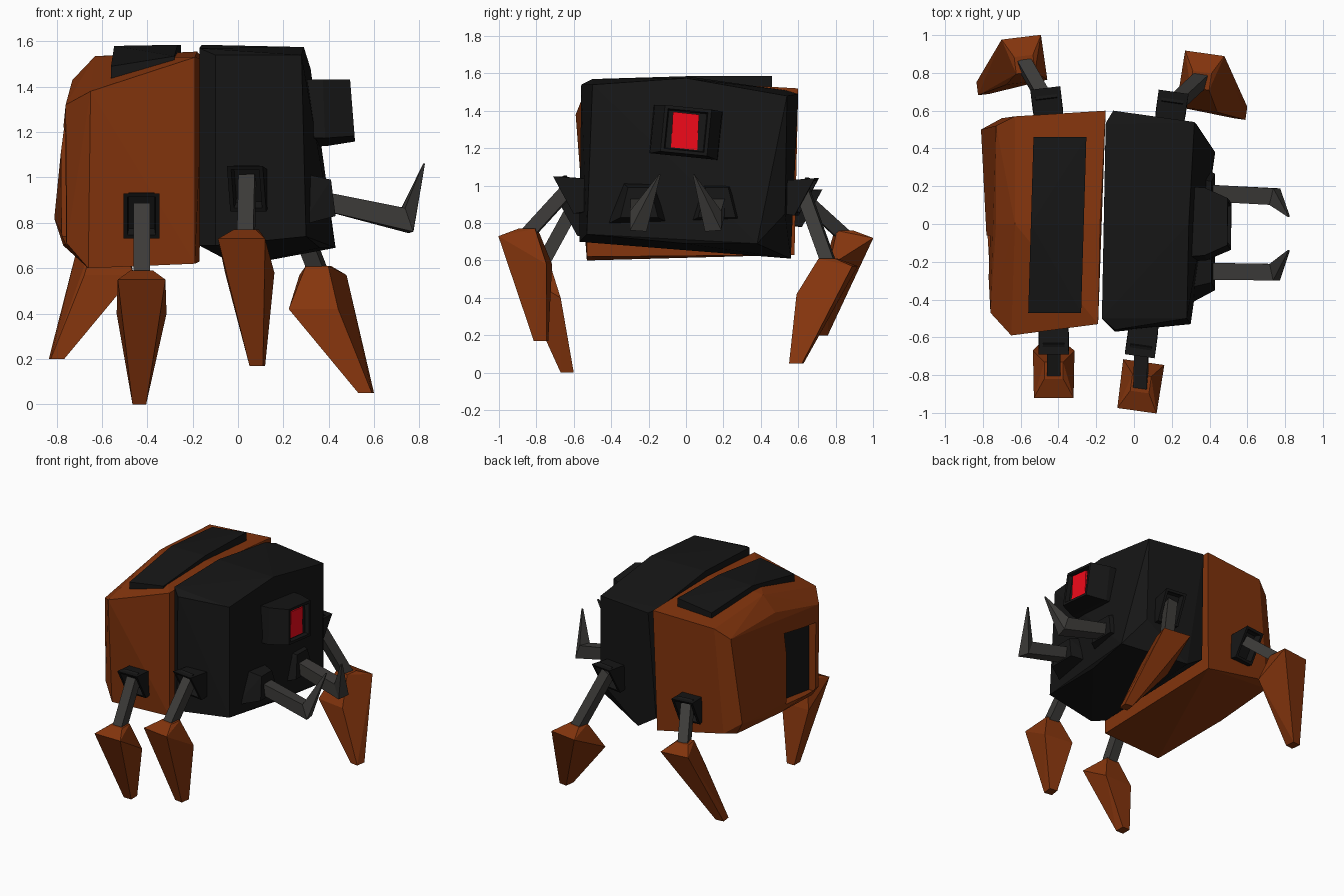
import bpy, bmesh
from mathutils import Vector as V

if "Cube" in bpy.data.objects:
    bpy.data.objects.remove(bpy.data.objects["Cube"])


def mat(name, col):
    m = bpy.data.materials.new(name)
    m.diffuse_color = (*col, 1)
    m.use_nodes = True
    m.node_tree.nodes["Principled BSDF"].inputs["Base Color"].default_value = m.diffuse_color
    return m


ORANGE = mat("orange", (0.23, 0.035, 0.004))
BLACK = mat("black", (0.008, 0.008, 0.008))
GREY = mat("dark_grey", (0.045, 0.043, 0.04))
RED = mat("red", (0.88, 0.003, 0.010))


def finish(name, bm, m):
    bmesh.ops.recalc_face_normals(bm, faces=bm.faces)
    me = bpy.data.meshes.new(name)
    bm.to_mesh(me)
    bm.free()
    me.materials.append(m)
    ob = bpy.data.objects.new(name, me)
    bpy.context.collection.objects.link(ob)
    return ob


def hull(name, pts, m):
    """Flat-faced convex solid around a few corner points."""
    bm = bmesh.new()
    for p in pts:
        bm.verts.new(p)
    bmesh.ops.convex_hull(bm, input=bm.verts)
    loose = [v for v in bm.verts if not v.link_faces]
    bmesh.ops.delete(bm, geom=loose, context='VERTS')
    bmesh.ops.dissolve_limit(bm, angle_limit=0.03, verts=bm.verts, edges=bm.edges)
    return finish(name, bm, m)


def loft(name, path, sizes, m, side=(0, 1, 0), socket=0, lean=0):
    """Four-sided tube along a path; socket sinks a hole into the far end,
    lean pulls the lower edge of the far end back."""
    bm = bmesh.new()
    path = [V(p) for p in path]
    rings = []
    for i, p in enumerate(path):
        d = (path[min(i + 1, len(path) - 1)] - path[max(i - 1, 0)]).normalized()
        u = V(side)
        u = (u - d * u.dot(d)).normalized()
        w = d.cross(u)
        a, b = sizes[i]
        rings.append([bm.verts.new(p + u * a * s + w * b * t)
                      for s, t in ((-1, -1), (1, -1), (1, 1), (-1, 1))])
    for v in rings[-1]:
        if v.co.z < path[-1].z:
            v.co -= d * lean
    for r, q in zip(rings, rings[1:]):
        for k in range(4):
            bm.faces.new((r[k], r[(k + 1) % 4], q[(k + 1) % 4], q[k]))
    bm.faces.new(rings[0][::-1])
    end = bm.faces.new(rings[-1])
    if socket:
        bmesh.ops.recalc_face_normals(bm, faces=bm.faces)
        bmesh.ops.inset_region(bm, faces=[end], thickness=0.025)
        bmesh.ops.inset_region(bm, faces=[end], thickness=0.008, depth=-socket)
    return finish(name, bm, m)


# Rear body shell
rear = hull("rear_body", [
    (-.19, -.53, 1.53), (-.18, 0, 1.555), (-.15, .60, 1.52), (-.19, -.53, .62), (-.17, .58, .63),
    (-.65, -.59, 1.38), (-.63, 0, 1.535), (-.63, .57, 1.50), (-.66, -.53, .60), (-.70, .56, .74),
    (-.76, -.47, 1.32), (-.73, 0, 1.43), (-.73, .52, 1.43), (-.755, -.47, .71), (-.77, 0, .70),
    (-.81, .50, .82), (-.76, .49, .73)], ORANGE)

# Recessed rear hatch
hatch = [(y, z) for y, z in ((-.06, .74), (-.06, 1.26), (-.43, 1.20), (-.43, .69))]
cutter = hull("hatch_cutter", [(x, y, z) for x in (-.9, -.70) for y, z in hatch], BLACK)
cutter.hide_render = True
cutter.hide_viewport = True
mod = rear.modifiers.new("hatch", 'BOOLEAN')
mod.object, mod.operation, mod.solver = cutter, 'DIFFERENCE', 'EXACT'
hull("rear_hatch", [(x, y, z) for x in (-.705, -.66) for y, z in hatch], BLACK)

# Bent plate on the back
for name, ends in (("back_plate_low", ((-.47, 1.49, 1.535), (0, 1.58, 1.585))),
                   ("back_plate_high", ((0, 1.58, 1.585), (.46, 1.55, 1.585)))):
    hull(name, [(xa + (y + .47) * .03, y, z - dz) for y, zl, zr in ends
                for xa, z in ((-.56, zl), (-.28, zr)) for dz in (0, .08)], BLACK)

# Front body shell
hull("front_body", [
    (-.17, -.50, 1.57), (-.10, -.56, 1.54), (.28, -.50, 1.54), (-.16, 0, 1.585), (.29, 0, 1.575),
    (-.15, .53, 1.51), (-.11, .60, 1.49), (.32, .54, 1.48), (-.17, -.50, .70), (-.10, -.57, .70),
    (.30, -.53, .74), (.36, 0, .69), (.43, .38, .69), (-.14, .55, .70), (0, .56, .61),
    (.33, .53, .85)], BLACK)

# Eye block and lens
loft("eye_block", [(.24, .0, 1.285), (.38, .0, 1.285), (.505, 0, 1.295)],
     [(.19, .13), (.18, .13), (.125, .125)], BLACK, side=(0, 1, -.1), socket=.03)
hull("eye_lens", [(x, y, z) for x in (.46, .484) for y, z in
                  ((-.07, 1.395), (.07, 1.38), (.06, 1.19), (-.08, 1.205))], RED)

# Fangs on trapezoid mounts
for side, y, elbow, tip in (("right", -.25, -.255, -.14), ("left", .165, .145, .04)):
    hull("fang_mount_" + side,
         [(.28, y + s * w, z) for s in (-1, 1) for w, z in ((.18, .79), (.09, 1.02))]
         + [(x, y + s * w, z) for s in (-1, 1) for x, w, z in ((.43, .10, .83), (.41, .06, .99))],
         BLACK)
    loft("fang_" + side, [(.36, y, .90), (.745, elbow, .81), (.82, tip, 1.06)],
         [(.045, .04), (.045, .055), (.004, .004)], GREY)

# Legs: wedge socket on the body, strut, tapered shin
legs = {  # socket end, knee, outward direction, inward reach of shin, tip
    "front_right": ((.03, -.70, .95), (.035, -.85, .77), (-.14, -1), .12, (.085, -.775, .17)),
    "rear_right": ((-.425, -.69, .83), (-.425, -.78, .59), (0, -1), .11, (-.435, -.635, 0)),
    "front_left": ((.21, .70, .94), (.355, .765, .61), (.14, .99), .16, (.565, .59, .05)),
    "rear_left": ((-.47, .72, .88), (-.58, .85, .76), (-.12, .99), .10, (-.80, .72, .20)),
}
up = V((0, 0, 1))
for name, (b, knee, out, reach, tip) in legs.items():
    b, knee, tip = V(b), V(knee), V(tip)
    o = V((*out, 0)).normalized()
    t = V((-o.y, o.x, 0))
    loft("leg_socket_" + name, [b - o * .20, b], [(.075, .085), (.08, .10)],
         BLACK, side=t, socket=.05, lean=.11)
    loft("leg_strut_" + name, [b - o * .08 + up * .04, knee - up * .03],
         [(.036, .036)] * 2, GREY, side=t)
    pts = []
    for s in (-1, 1):
        pts += [knee + t * .05 * s + o * k for k in (-.05, .04)]
        pts += [knee + t * .105 * s + o * .14 - up * .04,
                knee + t * .11 * s - o * reach - up * .19]
        pts += [tip + t * .03 * s + o * k for k in (-.035, .035)]
    hull("shin_" + name, pts, ORANGE)
